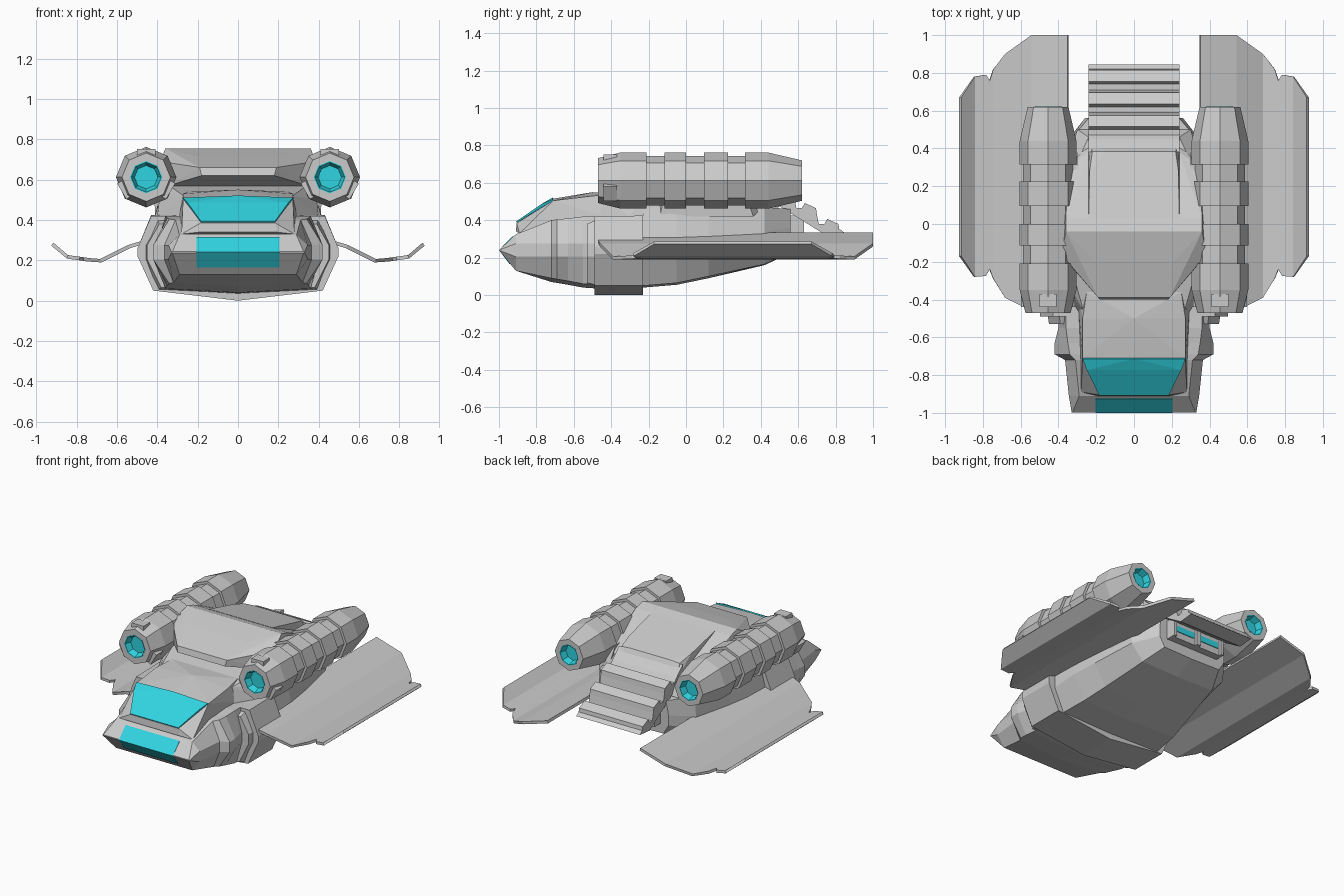
import bpy, bmesh
from math import sin, cos, pi, radians
from mathutils import Matrix

if "Cube" in bpy.data.objects:
    bpy.data.objects.remove(bpy.data.objects["Cube"])

cyan = bpy.data.materials.new("cyan_glow")
cyan.diffuse_color = (0.03, 0.66, 0.76, 1)
cyan.use_nodes = True
cyan.node_tree.nodes["Principled BSDF"].inputs["Base Color"].default_value = cyan.diffuse_color


def finish(name, bm, mat=None):
    bmesh.ops.recalc_face_normals(bm, faces=bm.faces)
    me = bpy.data.meshes.new(name)
    bm.to_mesh(me)
    bm.free()
    ob = bpy.data.objects.new(name, me)
    bpy.context.collection.objects.link(ob)
    if mat:
        me.materials.append(mat)
    return ob


def hull(name, pts, mat=None, mirror=True):
    """Faceted convex block from points, mirrored over x."""
    bm = bmesh.new()
    for x, y, z in pts:
        bm.verts.new((x, y, z))
        if mirror and x:
            bm.verts.new((-x, y, z))
    bmesh.ops.convex_hull(bm, input=bm.verts)
    loose = [v for v in bm.verts if not v.link_faces]
    bmesh.ops.delete(bm, geom=loose, context='VERTS')
    bmesh.ops.dissolve_limit(bm, angle_limit=radians(2), verts=bm.verts, edges=bm.edges)
    return finish(name, bm, mat)


def loft(name, rings, mat=None):
    """Skin a list of equal-length rings and cap both ends."""
    bm = bmesh.new()
    vs = [[bm.verts.new(p) for p in r] for r in rings]
    n = len(vs[0])
    for a, b in zip(vs, vs[1:]):
        for i in range(n):
            j = (i + 1) % n
            bm.faces.new((a[i], a[j], b[j], b[i]))
    bm.faces.new(vs[0])
    bm.faces.new(vs[-1])
    return finish(name, bm, mat)


def section(y, w, zm, tw, tz, bw, bz, keel=0.0, h=0.035):
    """Hull cross-section: side, roof and keel points."""
    right = [(bw, y, bz), (w, y, zm - h), (w, y, zm + h), (tw, y, tz)]
    return [(0, y, bz - keel)] + right + [(-x, y, z) for x, y, z in reversed(right)]


def ring(x, y, z, r, n=8):
    return [(x + r * cos(2 * pi * i / n), y, z + r * sin(2 * pi * i / n)) for i in range(n)]


def extrude_x(name, profile, w, mat=None):
    return loft(name, [[(s * w, y, z) for y, z in profile] for s in (-1, 1)], mat)


def box(name, c, size, mat=None, roll=0):
    bm = bmesh.new()
    m = Matrix.Translation(c) @ Matrix.Rotation(roll, 4, 'Y') @ Matrix.Diagonal((*size, 1))
    bmesh.ops.create_cube(bm, size=1, matrix=m)
    return finish(name, bm, mat)


# Front hull, from the wedge nose to the stepped neck
loft("nose_hull", [
    section(-.997, .33, .24, .325, .243, .325, .237, 0, .002),
    section(-.91, .345, .24, .29, .325, .29, .13, 0),
    section(-.72, .365, .24, .31, .40, .32, .09, .02),
    section(-.69, .42, .24, .34, .405, .34, .085, .02),
    section(-.63, .42, .24, .35, .41, .35, .075, .02),
    section(-.55, .40, .24, .36, .42, .36, .06, .02),
    section(-.40, .40, .24, .36, .42, .36, .05, .02)])
loft("neck_ring", [
    section(-.53, .45, .24, .39, .38, .38, .065, .02),
    section(-.46, .46, .24, .40, .41, .40, .05, .02)])

# Broad collar with the deepest keel
loft("collar", [
    section(-.49, .498, .24, .43, .42, .42, .05, .05, .02),
    section(-.23, .498, .24, .43, .425, .42, .05, .05, .02)])

# Rear hull tapering up to the tail
loft("rear_hull", [
    section(-.23, .45, .24, .40, .46, .38, .05, .01),
    section(-.05, .44, .26, .40, .48, .36, .065, .01),
    section(.12, .42, .27, .39, .50, .33, .10, .01),
    section(.42, .37, .30, .36, .47, .28, .165, .005),
    section(.56, .26, .33, .24, .46, .22, .23, .005)])

# Cockpit cabin and glazing
hull("cabin", [
    (.185, -.905, .385), (.19, -.91, .34), (.28, -.89, .33), (.272, -.71, .505),
    (0, -.71, .515), (.272, -.5, .53), (0, -.5, .55), (.25, -.36, .54), (.3, -.36, .4), (.29, -.7, .36)])
glass = [(.272, -.71, .505), (0, -.71, .515), (.25, -.77, .48), (.183, -.905, .387)]
hull("windshield", glass + [(x, y - .004, z + .006) for x, y, z in glass], cyan)
extrude_x("nose_window", [(-1.0, .24), (-.927, .316), (-.92, .3), (-.97, .24), (-.935, .175), (-.943, .164)], .205, cyan)

# Shoulder deck linking the cabin to the dorsal block
hull("shoulder_deck", [
    (.27, -.5, .42), (.27, -.45, .52), (.40, -.3, .42), (.39, -.25, .50), (.34, -.2, .57),
    (.36, .2, .58), (.4, .2, .45), (.3, .5, .47), (.24, .46, .55)])

# Dorsal block between the engines, stepping down to the tail panel
hull("dorsal_block", [
    (.18, -.40, .62), (.19, -.39, .66), (.21, -.2, .715), (.38, -.17, .56), (.385, -.16, .69),
    (.36, -.04, .755), (.36, .03, .735), (.35, .3, .60), (.38, .25, .54), (.24, .38, .58), (.24, .42, .54)])
hull("dorsal_panel", [
    (.24, .03, .69), (.24, .03, .737), (.24, .18, .685), (.235, .28, .675), (.15, .385, .65), (.22, .385, .645),
    (.24, .43, .57), (.24, .2, .58)])

# Ribbed tail ramp as one grooved profile
ramp = [(.38, .64), (.45, .575)]
for i in range(3):
    y, z = .50 + i * .12, .585 - i * .085
    ramp += [(y - .03, z - .035), (y, z - .035), (y + .015, z - .008), (y + .075, z - .035), (y + .08, z - .07)]
ramp += [(.82, .355), (.845, .335), (.74, .325), (.50, .475), (.38, .54)]
extrude_x("tail_ramp", ramp, .242)

# Tail vents under the ramp
box("vent_housing", (0, .55, .36), (.40, .12, .13))
for i in (-1, 1):
    box("vent_slot", (i * .095, .61, .36), (.14, .01, .04), cyan)
    box("vent_side", (i * .19, .60, .36), (.02, .06, .13))
box("vent_divider", (0, .60, .36), (.03, .06, .13))

# Paired engines, pylons and wings
EX, EZ = .455, .612
bands = [(-.42, .075), (-.47, .08), (-.47, .12), (-.35, .15)]
for y0, y1 in [(-.21, -.115), (.0, .095), (.225, .315)]:
    bands += [(y0, .15), (y0, .132), (y1, .132), (y1, .15)]
bands += [(.44, .15), (.62, .108), (.62, .072), (.56, .07)]
front_cup = [(-.425, .08), (-.471, .08), (-.471, .074), (-.43, .058)]
rear_cup = [(.565, .073), (.621, .073), (.621, .067), (.575, .055)]

stations = [(.35, .325, -.49, 1), (.54, .268, -.46, 1), (.68, .198, -.39, .9), (.745, .203, -.29, .82),
            (.765, .206, -.24, .76), (.785, .209, -.275, .79), (.845, .217, -.28, .78), (.92, .28, -.17, .67)]

for s, side in ((1, "right"), (-1, "left")):
    loft(f"engine_{side}", [ring(s * EX, y, EZ, r) for y, r in bands])
    loft(f"engine_intake_{side}", [ring(s * EX, y, EZ, r) for y, r in front_cup], cyan)
    loft(f"engine_exhaust_{side}", [ring(s * EX, y, EZ, r) for y, r in rear_cup], cyan)
    for a in (90, 210, 330):
        t = radians(a)
        box(f"intake_lug_{side}", (s * EX + .125 * cos(t), -.405, EZ + .125 * sin(t)),
            (.03, .07, .09), None, -t)
    hull(f"engine_pylon_{side}", [(s * x, y, z) for x, y, z in [
        (.3, -.2, .48), (.3, .42, .48), (.41, -.14, .42), (.41, .36, .42),
        (.3, -.14, .65), (.3, .34, .61), (.42, -.1, .6), (.42, .3, .6)]], None, False)
    bm = bmesh.new()
    rows = [[bm.verts.new((s * x, y, z)) for y in (y0, y1)] for x, z, y0, y1 in stations]
    for a, b in zip(rows, rows[1:]):
        bm.faces.new((a[0], b[0], b[1], a[1]))
    wing = finish(f"wing_{side}", bm)
    mod = wing.modifiers.new("thickness", 'SOLIDIFY')
    mod.thickness, mod.offset = .018, 0
